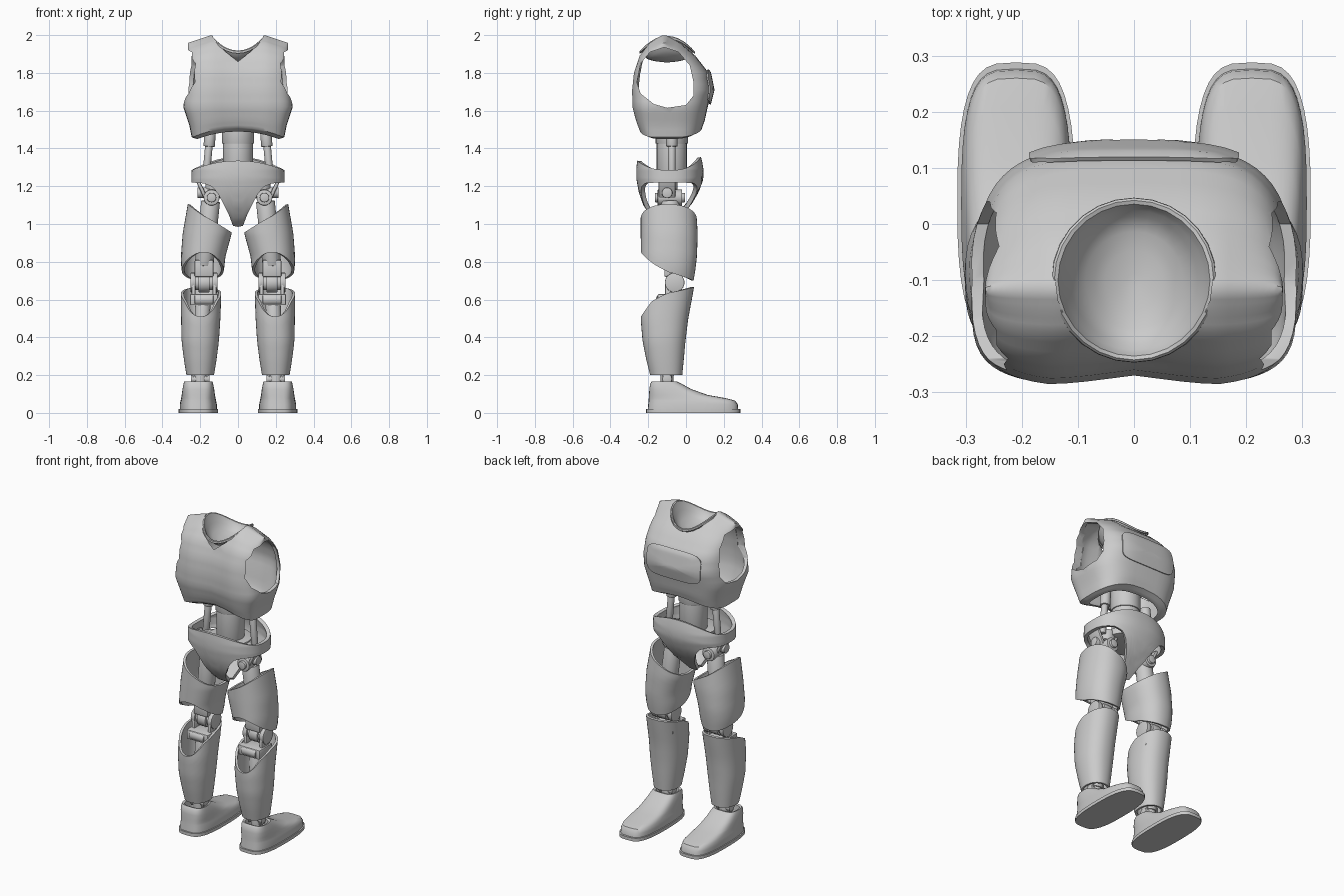
import bpy, bmesh, math
from mathutils import Vector, Matrix

if "Cube" in bpy.data.objects:
    bpy.data.objects.remove(bpy.data.objects["Cube"])

grey = bpy.data.materials.new("light_grey")
grey.diffuse_color = (0.6, 0.6, 0.6, 1)
grey.use_nodes = True
grey.node_tree.nodes["Principled BSDF"].inputs["Base Color"].default_value = grey.diffuse_color


def lerp(table, t):
    """Linear lookup in rows of (key, value, value...)."""
    if t <= table[0][0]:
        return table[0][1:]
    for a, b in zip(table, table[1:]):
        if t <= b[0]:
            k = (t - a[0]) / (b[0] - a[0])
            return [p + (q - p) * k for p, q in zip(a[1:], b[1:])]
    return table[-1][1:]


def power(v, e):
    return math.copysign(abs(v) ** e, v)


def finish(name, bm, mirror=False, thick=0, cutters=(), bevel=0):
    mesh = bpy.data.meshes.new(name)
    bm.to_mesh(mesh)
    bm.free()
    ob = bpy.data.objects.new(name, mesh)
    bpy.context.collection.objects.link(ob)
    mesh.materials.append(grey)
    if thick:
        m = ob.modifiers.new("shell", 'SOLIDIFY')
        m.thickness, m.offset = thick, -1
    if bevel:
        m = ob.modifiers.new("bevel", 'BEVEL')
        m.width, m.segments, m.limit_method = bevel, 2, 'ANGLE'
    if mirror:
        m = ob.modifiers.new("mirror", 'MIRROR')
        m.use_mirror_merge = False
    for c in cutters:
        m = ob.modifiers.new("cut", 'BOOLEAN')
        m.operation, m.object, m.solver = 'DIFFERENCE', c, 'EXACT'
    bpy.ops.object.select_all(action='DESELECT')
    ob.select_set(True)
    bpy.context.view_layer.objects.active = ob
    for m in list(ob.modifiers):
        bpy.ops.object.modifier_apply(modifier=m.name)
    bpy.ops.object.shade_smooth_by_angle(angle=math.radians(40))
    return ob


def tube(name, fn, cols, rows, caps=(False, False), **kw):
    """Loft fn(angle, row) from the top row to the bottom row; caps are strips from front to back."""
    bm = bmesh.new()
    g = [[bm.verts.new(fn(2 * math.pi * i / cols, j / (rows - 1))) for i in range(cols)]
         for j in range(rows)]
    for j in range(rows - 1):
        for i in range(cols):
            k = (i + 1) % cols
            bm.faces.new((g[j][i], g[j + 1][i], g[j + 1][k], g[j][k]))
    for ring, wanted in ((g[0], caps[0]), (g[-1][::-1], caps[1])):
        off = 0 if ring is g[0] else -1
        for i in range(cols // 2 if wanted else 0):
            ids = [(n + off) % cols for n in (i, i + 1, cols - i - 1, cols - i)]
            bm.faces.new([ring[n] for n in dict.fromkeys(ids)])
    return finish(name, bm, **kw)


def rod(name, a, b, r, mirror=True, bevel=0.004):
    a, b = Vector(a), Vector(b)
    bm = bmesh.new()
    rot = (b - a).to_track_quat('Z', 'Y').to_matrix().to_4x4()
    bmesh.ops.create_cone(bm, cap_ends=True, segments=24, radius1=r, radius2=r,
                          depth=(b - a).length, matrix=Matrix.Translation((a + b) / 2) @ rot)
    return finish(name, bm, mirror=mirror, bevel=bevel)


def block(name, c, size, tilt=0):
    bm = bmesh.new()
    bmesh.ops.create_cube(bm, size=1, matrix=Matrix.Translation(c) @ Matrix.Rotation(tilt, 4, 'Y')
                          @ Matrix.Diagonal((*size, 1)))
    return finish(name, bm, mirror=True, bevel=0.008)


# Torso: z, half width, front y, back y; the cavity is the same loft inset
TORSO = [(1.44, .215, -.215, .05), (1.46, .245, -.25, .085), (1.52, .257, -.268, .10),
         (1.62, .290, -.288, .115), (1.71, .282, -.29, .138), (1.80, .273, -.28, .12),
         (1.89, .268, -.25, .05), (1.96, .266, -.195, -.03), (1.985, .265, -.155, -.075),
         (2.0, .265, -.125, -.105)]
INSET = .018
CAVITY = [(1.36, .197, -.197, .032)] + [
    (z, hx - INSET, yf + INSET, yb - INSET) for z, hx, yf, yb in TORSO[:7]] + [
    (1.942, .247, -.185, -.04), (1.972, .247, -.14, -.09)]


def torso_fn(table):
    def fn(a, v):
        k = (1 - v) * (len(table) - 1)
        i = min(int(k), len(table) - 2)
        z, hx, yf, yb = [p + (q - p) * (k - i) for p, q in zip(table[i], table[i + 1])]
        c, s = math.cos(a), math.sin(a)
        x, h = hx * power(c, .55), (yb - yf) / 2
        y = (yf + yb) / 2 + h * power(s, .8 if s > 0 else .4)
        if s < 0:
            y += .02 * max(0, 1 - abs(x) / .15) * min(1, h / .15) * min(1, -s * 2)
        hem = max(0, min(1, (1.62 - z) / .16)) * .05 * max(0, 1 - (x / .24) ** 2)
        slope = max(0, min(1, (z - 1.85) / .12)) * .04 * max(0, (abs(x) - .14) / .12)
        return (x, y, z + hem - slope)
    return fn


# Cutters for the cavity, the arm holes and the neck
ARM = [(-.26, 1.75), (-.24, 1.85), (-.19, 1.91), (-.115, 1.935), (-.04, 1.91), (.02, 1.84),
       (.04, 1.75), (.04, 1.68), (0, 1.63), (-.1, 1.615), (-.17, 1.635), (-.24, 1.69)]
bm = bmesh.new()
rings = [[bm.verts.new((x, y, z)) for y, z in ARM] for x in (.18, .4)]
bm.faces.new(rings[0])
bm.faces.new(rings[1][::-1])
for i in range(len(ARM)):
    k = (i + 1) % len(ARM)
    bm.faces.new((rings[0][k], rings[0][i], rings[1][i], rings[1][k]))
bmesh.ops.recalc_face_normals(bm, faces=bm.faces)
arm_cutter = finish("arm_hole_cutter", bm, mirror=True)
neck_cutter = rod("neck_cutter", (0, -.1, 1.8), (0, -.1, 2.2), .14, mirror=False, bevel=0)
cavity = tube("cavity_cutter", torso_fn(CAVITY), 56, 25, caps=(True, True))
cutters = (cavity, arm_cutter, neck_cutter)
for c in cutters:
    c.hide_render = True
    c.hide_set(True)
tube("torso_shell", torso_fn(TORSO), 56, 28, caps=(True, True), cutters=cutters)

# Neck bowl with a raised rim
BOWL = [(0, .147, -.012, 1), (.12, .146, .004, 1), (.24, .136, .002, 1), (.4, .127, -.015, .9),
        (.6, .1, -.04, .5), (.8, .06, -.05, .15), (1, .012, -.055, 0)]


def bowl_point(a, v):
    r, dz, k = lerp(BOWL, v)
    z = 1.915 + .078 * math.cos(a) ** 2 * k + dz
    return (r * math.cos(a), -.1 + r * math.sin(a), z)


tube("neck_bowl", lambda a, v: bowl_point(-a, v), 28, 13, caps=(False, True), thick=.004)


# Panel on the back of the torso, hugging the shell
def panel_point(a, v):
    r = max(1 - v, .001)
    x, z = .185 * power(math.cos(a), .4) * r, 1.725 + .09 * power(math.sin(a), .4) * r
    hx, yf, yb = lerp(TORSO, z)
    c = (abs(x) / hx) ** (1 / .55)
    y = (yf + yb) / 2 + (yb - yf) / 2 * math.sqrt(1 - c * c) ** .8
    return (-x, y + .005, z)


tube("back_panel", lambda a, v: panel_point(-a, v), 40, 8, thick=-.008)

# Waist column, collar and side rods
rod("waist_column", (0, -.075, 1.24), (0, -.075, 1.56), .08, mirror=False)
rod("waist_collar", (0, -.075, 1.425), (0, -.075, 1.56), .086, mirror=False)
rod("waist_base", (0, -.085, 1.22), (0, -.085, 1.26), .13, mirror=False)
rod("side_rod", (.172, -.075, 1.22), (.148, -.075, 1.48), .02)
rod("side_rod_sleeve", (.153, -.075, 1.41), (.146, -.075, 1.50), .03)

# Pelvis: belt with a front and back flap closing at the crotch
FLAP = [(0, .985), (.08, .99), (.14, 1.04), (.25, 1.10), (.36, 1.15), (.5, 1.195), (.7, 1.215),
        (1, 1.22)]
PELVIS = [(.985, .26, .08), (1.02, .26, .35), (1.1, .255, .72), (1.17, .247, .9), (1.24, .247, 1),
          (1.29, .245, 1), (1.33, .232, .97), (1.36, .215, .94)]


def pelvis_point(a, v):
    c, s = math.cos(a), math.sin(a)
    top = 1.285 + (.07 if s > 0 else .05) * s * s
    bottom = lerp(FLAP, abs(c))[0]
    z = top + (bottom - top) * v
    hx, f = lerp(PELVIS, z)
    f = f ** (1.4 if s > 0 else .7)
    return (hx * power(c, .9), -.085 + .178 * f * power(s, .8), z)


tube("pelvis_shell", pelvis_point, 80, 16, thick=.022)

# Hip joints
rod("hip_pivot", (.14, -.15, 1.14), (.14, -.02, 1.14), .042)
rod("hip_pin", (.14, -.165, 1.14), (.14, -.005, 1.14), .025)
rod("hip_cross_pin", (.08, -.1, 1.165), (.215, -.1, 1.165), .028)
block("hip_bracket", (.195, -.1, 1.19), (.02, .09, .12), math.radians(25))
block("hip_inner_bracket", (.09, -.1, 1.2), (.02, .09, .12), math.radians(-25))
rod("hip_mount", (.13, -.09, 1.18), (.12, -.09, 1.25), .045)
rod("thigh_core", (.145, -.085, 1.12), (.18, -.07, .78), .05)

# Thigh and shin shells: z, centre x, half width, front y, back y
THIGH = [(.70, .187, .1, -.22, .04), (.76, .187, .113, -.232, .05), (.83, .184, .118, -.238, .058),
         (.95, .163, .13, -.24, .062), (1.11, .15, .115, -.24, .052)]
SHIN = [(.2, .2, .073, -.19, -.02), (.28, .2, .086, -.21, -.012), (.38, .2, .099, -.23, -.003),
        (.5, .197, .104, -.24, .012), (.66, .195, .107, -.222, .042)]


def limb(table, top, bottom):
    def fn(a, v):
        c, s = math.cos(a), math.sin(a)
        z0, z1 = top(c, s), bottom(c, s)
        z = z0 + (z1 - z0) * v
        cx, rx, yf, yb = lerp(table, z)
        return (cx + rx * power(c, .9), (yf + yb) / 2 + (yb - yf) / 2 * power(s, .9), z)
    return fn


THIGH_HEM = [(-1, .85), (-.85, .825), (-.5, .785), (0, .745), (1, .70)]
SHIN_TOP = [(-1, .51), (-.6, .59), (0, .635), (1, .665)]
tube("thigh_shell", limb(THIGH, lambda c, s: 1.03 + .075 * c, lambda c, s: lerp(THIGH_HEM, s)[0]),
     40, 12, thick=.014, mirror=True)
tube("shin_shell", limb(SHIN, lambda c, s: lerp(SHIN_TOP, s)[0], lambda c, s: .2),
     40, 12, thick=.014, mirror=True)

# Knee joints
rod("knee_axle", (.115, -.06, .69), (.25, -.06, .69), .04)
for i, x in enumerate((.122, .18, .238)):
    w = .03 if i == 1 else .014
    rod("knee_disc", (x - w, -.06, .69), (x + w, -.06, .69), .052)
block("knee_upper_link", (.18, -.07, .765), (.1, .09, .09))
for x in (.125, .235):
    block("knee_fork", (x, -.075, .63), (.022, .07, .11))
block("knee_lower_link", (.18, -.085, .60), (.15, .13, .06))
rod("knee_rear_knob", (.13, -.13, .60), (.23, -.13, .60), .03)
rod("shin_core", (.185, -.085, .6), (.2, -.1, .2), .04)

# Ankle joints
rod("ankle_post", (.2, -.1, .06), (.2, -.1, .26), .034)
rod("ankle_axle", (.15, -.1, .18), (.25, -.1, .18), .026)
for x in (.163, .237):
    block("ankle_fork", (x, -.1, .19), (.016, .05, .09))

# Shoe upper with ankle opening: z, centre x, half width, heel y, toe y
SHOE = [(.015, .21, .098, -.203, .277), (.045, .21, .098, -.2, .274), (.065, .21, .094, -.198, .26),
        (.078, .21, .091, -.197, .21), (.095, .21, .088, -.196, .115), (.125, .21, .084, -.194, .03),
        (.155, .21, .078, -.19, -.025), (.167, .21, .074, -.18, -.05),
        (.163, .21, .062, -.168, -.062), (.11, .21, .06, -.165, -.065)]


def shoe_point(a, v):
    z, cx, rx, y0, y1 = SHOE[len(SHOE) - 1 - round(v * (len(SHOE) - 1))]
    c, s = math.cos(a), math.sin(a)
    return (cx + rx * power(c, .55), (y0 + y1) / 2 + (y1 - y0) / 2 * power(s, .72), z)


tube("shoe", shoe_point, 40, len(SHOE), caps=(True, True), mirror=True)


def sole_point(a, v):
    c, s = math.cos(a), math.sin(a)
    return (.21 + .105 * power(c, .58), .038 + .25 * power(s, .75), .02 * (1 - v))


tube("sole", sole_point, 40, 2, caps=(True, True), mirror=True)
